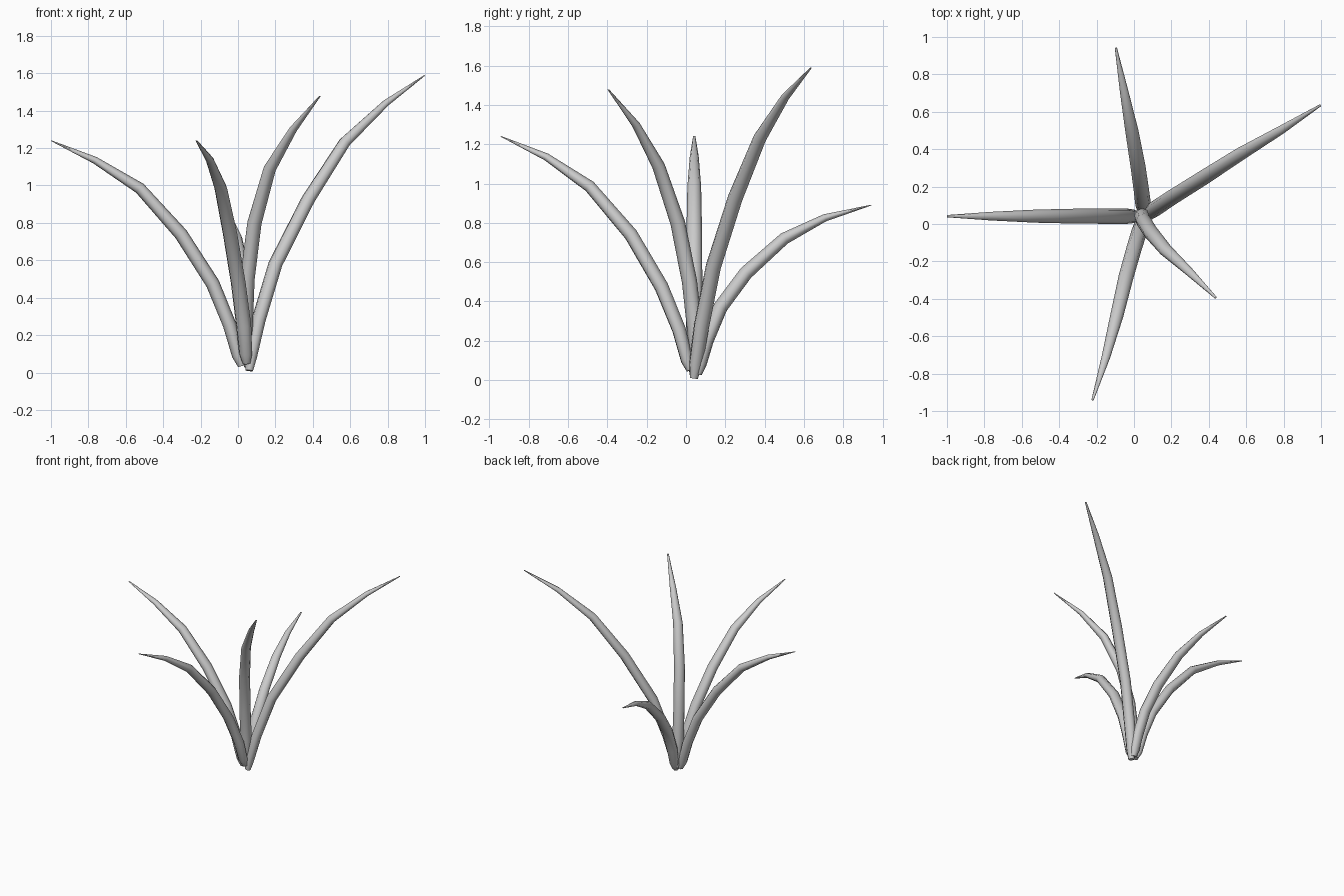
import bpy, bmesh, math
from mathutils import Vector

SIDES = 8
# half width / half thickness along each leaf, base to tip
WIDTH = [0.022, 0.036, 0.042, 0.041, 0.040, 0.035, 0.023, 0.006]
THICK = [0.020, 0.032, 0.036, 0.037, 0.036, 0.031, 0.019, 0.002]


def leaf(name, path):
    """Tapered oval tube swept along a bent path, closed at both ends."""
    pts = [Vector(p) for p in path]
    heading = pts[-1] - pts[0]
    side = Vector((-heading.y, heading.x, 0)).normalized()
    bm = bmesh.new()
    rings = []
    for i, p in enumerate(pts):
        before = (p - pts[max(i - 1, 0)]).normalized()
        after = (pts[min(i + 1, len(pts) - 1)] - p).normalized()
        tangent = (before + after).normalized()
        s = (side - tangent * side.dot(tangent)).normalized()
        n = tangent.cross(s)
        ring = []
        for k in range(SIDES):
            a = 2 * math.pi * k / SIDES
            ring.append(bm.verts.new(p + s * WIDTH[i] * math.cos(a)
                                     + n * THICK[i] * math.sin(a)))
        rings.append(ring)
    for r0, r1 in zip(rings, rings[1:]):
        for k in range(SIDES):
            j = (k + 1) % SIDES
            bm.faces.new((r0[k], r0[j], r1[j], r1[k]))
    bm.faces.new(rings[0][::-1])
    bm.faces.new(rings[-1])
    bmesh.ops.recalc_face_normals(bm, faces=bm.faces)
    for f in bm.faces:
        f.smooth = len(f.verts) == 4
    mesh = bpy.data.meshes.new(name)
    bm.to_mesh(mesh)
    bm.free()
    ob = bpy.data.objects.new(name, mesh)
    bpy.context.collection.objects.link(ob)
    return ob


# tall leaf, back right
leaf("tall_leaf", [(0.06, 0.04, 0.01), (0.068, 0.05, 0.08), (0.11, 0.08, 0.28),
                   (0.20, 0.14, 0.58), (0.375, 0.25, 0.925), (0.57, 0.375, 1.23),
                   (0.79, 0.505, 1.44), (0.997, 0.635, 1.588)])
# left leaf
leaf("left_leaf", [(0.02, 0.04, 0.035), (0.0, 0.041, 0.09), (-0.045, 0.042, 0.255),
                   (-0.135, 0.042, 0.475), (-0.305, 0.042, 0.74), (-0.525, 0.042, 0.985),
                   (-0.765, 0.042, 1.135), (-1.0, 0.042, 1.24)])
# short leaf, back
leaf("back_leaf", [(0.055, 0.06, 0.03), (0.054, 0.073, 0.08), (0.049, 0.105, 0.20),
                   (0.04, 0.175, 0.37), (0.022, 0.305, 0.545), (-0.012, 0.50, 0.72),
                   (-0.052, 0.705, 0.825), (-0.097, 0.942, 0.89)])
# upright leaf, front right
leaf("upright_leaf", [(0.04, 0.055, 0.04), (0.038, 0.053, 0.10), (0.04, 0.045, 0.25),
                      (0.05, 0.018, 0.50), (0.088, -0.042, 0.80), (0.17, -0.14, 1.09),
                      (0.295, -0.255, 1.30), (0.438, -0.395, 1.478)])
# front leaf
leaf("front_leaf", [(0.045, 0.022, 0.05), (0.041, 0.005, 0.10), (0.03, -0.035, 0.255),
                    (0.002, -0.125, 0.475), (-0.042, -0.28, 0.74), (-0.092, -0.49, 0.985),
                    (-0.15, -0.71, 1.135), (-0.222, -0.942, 1.24)])
